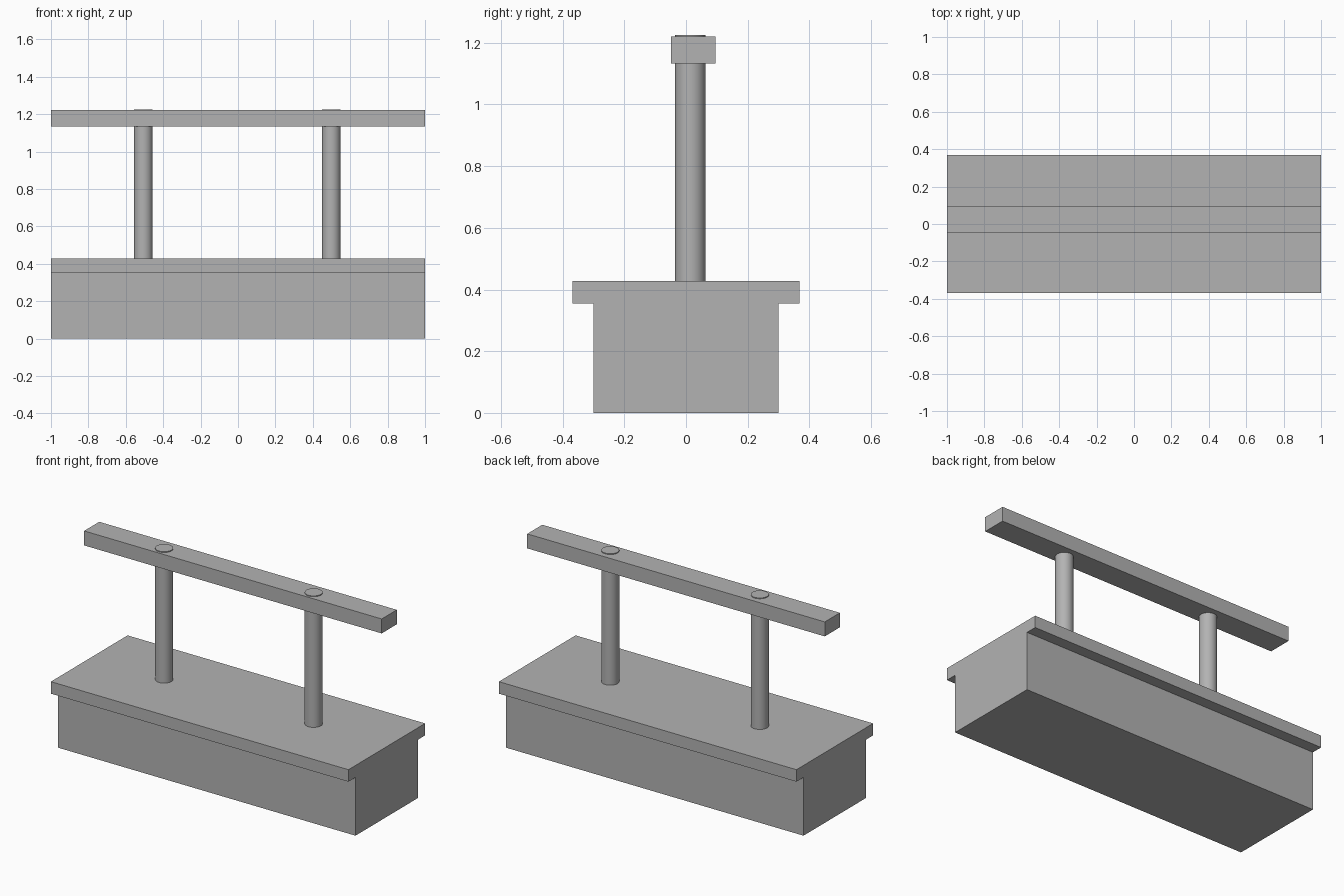
import bpy

if "Cube" in bpy.data.objects:
    bpy.data.objects.remove(bpy.data.objects["Cube"])

SLAB_TOP = 0.427
POST_TOP = 1.226

# Dark grey shared by all parts
grey = bpy.data.materials.new("dark_grey")
grey.diffuse_color = (0.45, 0.45, 0.45, 1)
grey.use_nodes = True
grey.node_tree.nodes["Principled BSDF"].inputs["Base Color"].default_value = grey.diffuse_color


def extrude_along_x(name, profile, half_length=1.0):
    """Sweep a closed (y, z) profile from -x to +x."""
    n = len(profile)
    verts = [(x, y, z) for x in (-half_length, half_length) for y, z in profile]
    faces = [(i, i + n, (i + 1) % n + n, (i + 1) % n) for i in range(n)]
    faces += [tuple(range(n)), tuple(reversed(range(n, 2 * n)))]
    faces = [f[::-1] for f in faces]
    mesh = bpy.data.meshes.new(name)
    mesh.from_pydata(verts, [], faces)
    mesh.materials.append(grey)
    obj = bpy.data.objects.new(name, mesh)
    bpy.context.collection.objects.link(obj)
    return obj


# Plinth with overhanging ledge, one T-shaped section mirrored in y
half = [(0.30, 0), (0.30, 0.354), (0.368, 0.354), (0.368, SLAB_TOP)]
extrude_along_x("base", half + [(-y, z) for y, z in reversed(half)])

# Handrail, set slightly towards the back
extrude_along_x("rail", [(0.096, 1.133), (0.096, 1.221), (-0.049, 1.221), (-0.049, 1.133)])

# Round posts passing through the rail and standing just proud of it
for side, x in (("left", -0.506), ("right", 0.499)):
    bpy.ops.mesh.primitive_cylinder_add(
        vertices=32, radius=0.0495, depth=POST_TOP - SLAB_TOP,
        location=(x, 0.014, (POST_TOP + SLAB_TOP) / 2))
    post = bpy.context.object
    post.name = side + "_post"
    post.data.materials.append(grey)
    bpy.ops.object.shade_smooth_by_angle()
